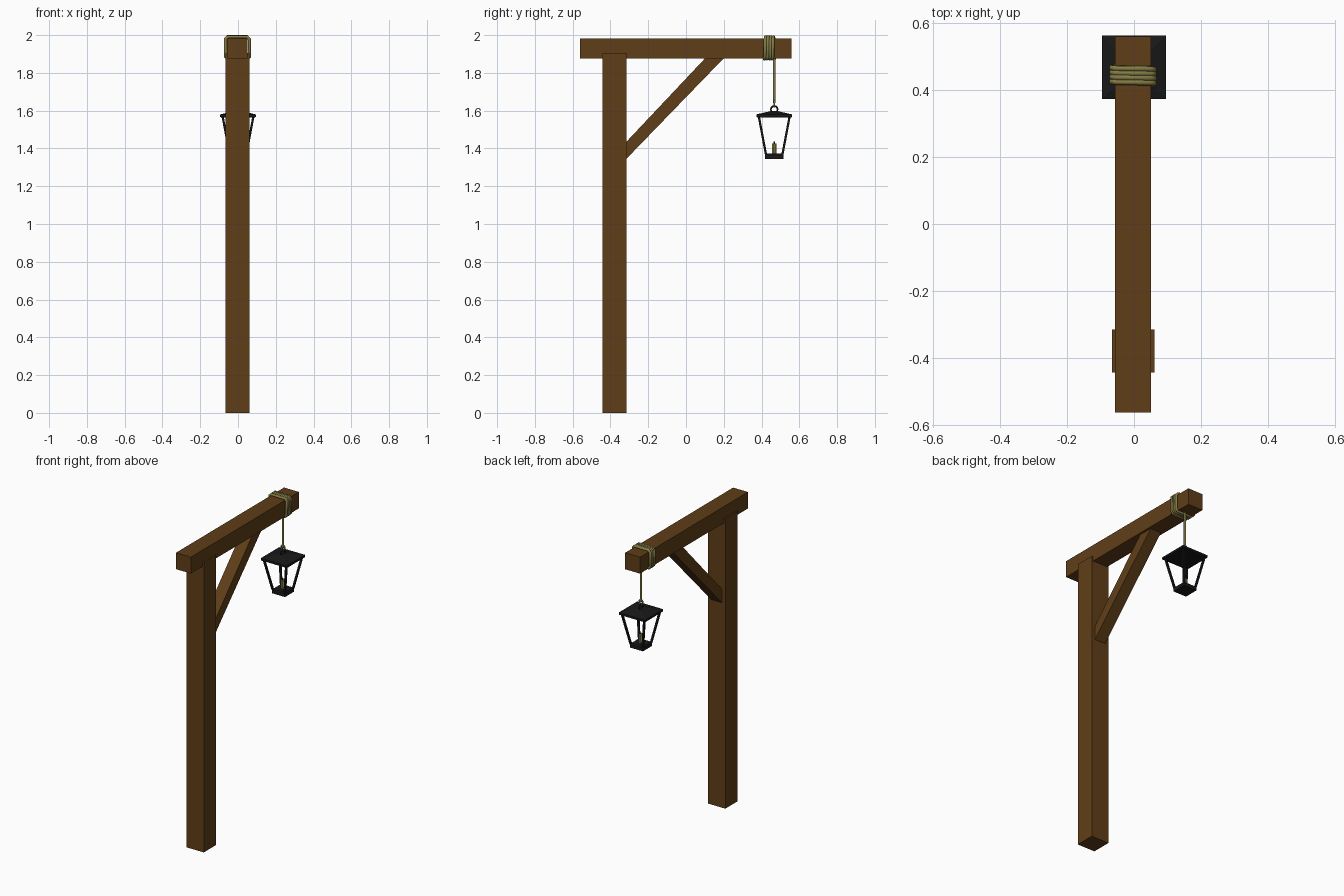
import bpy, bmesh, math
from mathutils import Vector

if "Cube" in bpy.data.objects:
    bpy.data.objects.remove(bpy.data.objects["Cube"])


def material(name, rgb):
    m = bpy.data.materials.new(name)
    m.diffuse_color = (*rgb, 1)
    m.use_nodes = True
    m.node_tree.nodes["Principled BSDF"].inputs["Base Color"].default_value = m.diffuse_color
    return m


WOOD = material("wood", (0.115, 0.048, 0.009))
IRON = material("iron", (0.009, 0.009, 0.01))
ROPE = material("rope", (0.23, 0.2, 0.06))
WAX = material("wax", (0.3, 0.26, 0.08))


def make(name, bm, mat):
    bmesh.ops.recalc_face_normals(bm, faces=bm.faces)
    me = bpy.data.meshes.new(name)
    bm.to_mesh(me)
    bm.free()
    me.materials.append(mat)
    ob = bpy.data.objects.new(name, me)
    bpy.context.collection.objects.link(ob)
    return ob


def box(name, lo, hi, mat):
    bm = bmesh.new()
    bmesh.ops.create_cube(bm, size=1)
    for v in bm.verts:
        v.co = [l + (c + 0.5) * (h - l) for c, l, h in zip(v.co, lo, hi)]
    return make(name, bm, mat)


def loft(name, levels, mat, sides=4, center=(0, 0)):
    """Stack of regular rings given as (half width, z)."""
    bm = bmesh.new()
    rings = []
    for w, z in levels:
        r = w / math.cos(math.pi / sides)
        rings.append([bm.verts.new((center[0] + r * math.cos(a), center[1] + r * math.sin(a), z))
                      for a in [(i + 0.5) * math.tau / sides for i in range(sides)]])
    for a, b in zip(rings, rings[1:]):
        for i in range(sides):
            j = (i + 1) % sides
            bm.faces.new((a[i], a[j], b[j], b[i]))
    bm.faces.new(rings[0])
    bm.faces.new(rings[-1])
    return make(name, bm, mat)


def tube(name, pts, radius, mat, res=1, cyclic=False):
    cu = bpy.data.curves.new(name, 'CURVE')
    cu.dimensions = '3D'
    cu.bevel_depth = radius
    cu.bevel_resolution = res
    cu.use_fill_caps = not cyclic
    sp = cu.splines.new('POLY')
    sp.points.add(len(pts) - 1)
    for p, q in zip(sp.points, pts):
        p.co = (*q, 1)
    sp.use_cyclic_u = cyclic
    cu.materials.append(mat)
    ob = bpy.data.objects.new(name, cu)
    bpy.context.collection.objects.link(ob)
    return ob


# Timber frame
box("post", (-0.066, -0.442, 0), (0.061, -0.314, 1.905), WOOD)
box("beam", (-0.057, -0.562, 1.875), (0.051, 0.559, 1.983), WOOD)
bm = bmesh.new()
profile = [(-0.33, 1.33), (-0.33, 1.42), (0.115, 1.892), (0.214, 1.892)]
face = bm.faces.new([bm.verts.new((-0.041, y, z)) for y, z in profile])
ext = bmesh.ops.extrude_face_region(bm, geom=[face])
bmesh.ops.translate(bm, vec=(0.078, 0, 0),
                    verts=[g for g in ext["geom"] if isinstance(g, bmesh.types.BMVert)])
make("brace", bm, WOOD)

# Rope wound four times round the beam
LY = 0.467
hx, z0, z1, c = 0.063, 1.874, 1.991, 0.012
loop = [(-hx + c, z0), (hx - c, z0), (hx, z0 + c), (hx, z1 - c),
        (hx - c, z1), (-hx + c, z1), (-hx, z1 - c), (-hx, z0 + c)]
turns = 4
n = turns * len(loop)
wrap = [(loop[i % 8][0] - 0.003, 0.415 + 0.054 * i / n, loop[i % 8][1]) for i in range(n + 1)]
tube("rope_wrap", wrap, 0.009, ROPE)

# Hanging rope with a small eye through the lantern ring
tube("rope_drop", [(0, LY, 1.876), (0, LY, 1.64)], 0.008, ROPE)
eye = [(0.013 * math.cos(a), LY, 1.637 + 0.018 * math.sin(a))
       for a in [i * math.tau / 10 for i in range(10)]]
tube("rope_eye", eye, 0.005, ROPE, cyclic=True)

# Lantern
ring = [(0, LY + 0.018 * math.cos(a), 1.607 + 0.018 * math.sin(a))
        for a in [i * math.tau / 12 for i in range(12)]]
tube("lantern_ring", ring, 0.005, IRON, cyclic=True)
loft("lantern_roof", [(0.08, 1.563), (0.095, 1.566), (0.095, 1.58), (0.022, 1.597)], IRON, center=(0, LY))
loft("lantern_base", [(0.048, 1.345), (0.048, 1.366), (0.042, 1.373)], IRON, center=(0, LY))
for sx in (-1, 1):
    for sy in (-1, 1):
        bm = bmesh.new()
        rows = []
        for w, z in ((0.043, 1.365), (0.082, 1.572)):
            rows.append([bm.verts.new((sx * w + dx * 0.006, LY + sy * w + dy * 0.006, z))
                         for dx, dy in ((-1, -1), (1, -1), (1, 1), (-1, 1))])
        for i in range(4):
            j = (i + 1) % 4
            bm.faces.new((rows[0][i], rows[0][j], rows[1][j], rows[1][i]))
        bm.faces.new(rows[0])
        bm.faces.new(rows[1])
        make("lantern_bar", bm, IRON)

# Candle and wick
loft("candle", [(0.012, 1.37), (0.012, 1.425)], WAX, sides=8, center=(0, LY))
loft("wick", [(0.003, 1.42), (0.003, 1.437)], IRON, sides=4, center=(0, LY))
